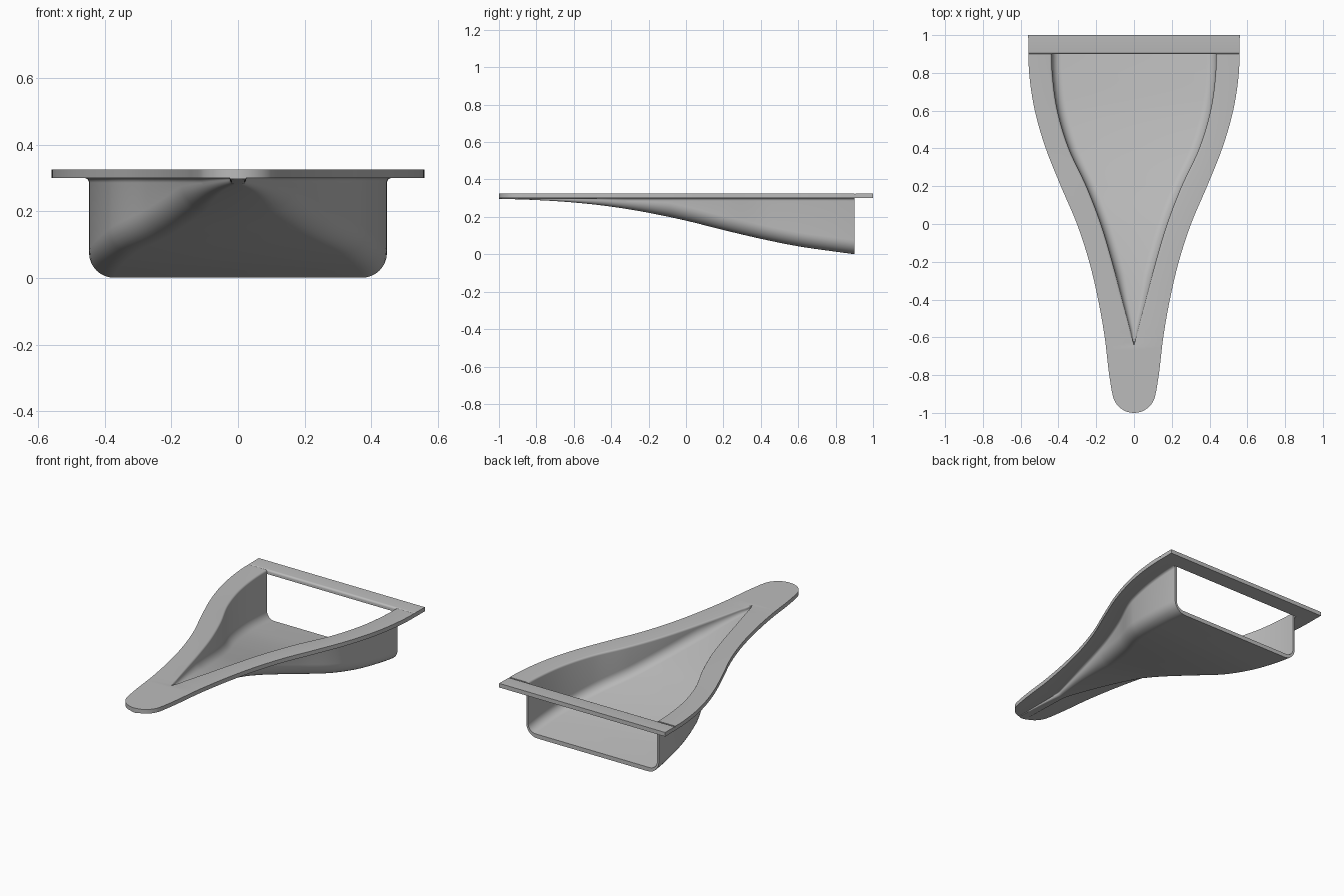
import bpy, bmesh, math

if "Cube" in bpy.data.objects:
    bpy.data.objects.remove(bpy.data.objects["Cube"], do_unlink=True)

TOP, UNDER, WALL, BACK = 0.325, 0.30, 0.025, 0.90
TIP_R = 0.115
# Values at y = -1 to 1 in even steps
FLANGE = (.098, .131, .155, .19, .237, .302, .387, .467, .525, .555, .56)
OPENING = (-.08, -.04, .01, .062, .115, .175, .252, .345, .405, .432, .435)
FLOOR = (.297, .290, .277, .255, .222, .18, .13, .083, .043, .014, -.012)

grey = bpy.data.materials.new("plain grey")
grey.use_nodes = True
colour = (0.5, 0.5, 0.5, 1)
grey.diffuse_color = colour
grey.node_tree.nodes["Principled BSDF"].inputs["Base Color"].default_value = colour


def smooth_value(table, y):
    """Spline through an evenly spaced table."""
    t = (y + 1) * (len(table) - 1) / 2
    i = min(int(t), len(table) - 2)
    t -= i
    b, c = table[i], table[i + 1]
    a = table[i - 1] if i else 2 * b - c
    d = table[i + 2] if i + 2 < len(table) else 2 * c - b
    return b + t / 2 * (c - a + t * (2 * a - 5 * b + 4 * c - d + t * (3 * (b - c) + d - a)))


def trough(w, top, floor, corner, lip):
    """U profile from left rim to right rim, with rounded lips and floor corners."""
    depth = max(top - floor, 0)
    corner = min(corner, w, depth * 0.75)
    lip = min(lip, w, depth - corner)
    half = []
    for k in range(5):
        a = math.pi / 2 * k / 4
        half.append((w + lip * (1 - math.sin(a)), top - lip * (1 - math.cos(a))))
    for k in range(9):
        a = math.pi / 2 * k / 8
        half.append((w - corner * (1 - math.cos(a)), floor + corner * (1 - math.sin(a))))
    return half + [(-x, z) for x, z in reversed(half)]


def section(y):
    """Flange edge plus outer and inner troughs at one station."""
    flange = smooth_value(FLANGE, y)
    if y < TIP_R - 1:
        flange = min(flange, math.sqrt(max(0, TIP_R ** 2 - (y + 1 - TIP_R) ** 2)))
    w = max(0, smooth_value(OPENING, y))
    floor = smooth_value(FLOOR, y)
    inner = trough(w, TOP, floor + WALL if w > 0 else TOP, 0.05, 0.012)
    outer = trough(min(w + WALL, flange * 0.8), UNDER, min(floor, UNDER), 0.075, 0.014)
    ring = [(flange, UNDER)] + outer + [(-flange, UNDER), (-flange, TOP)]
    return ring + inner[::-1] + [(flange, TOP)], len(outer)


def finish(bm, name):
    bmesh.ops.remove_doubles(bm, verts=bm.verts[:], dist=0.00002)
    bmesh.ops.recalc_face_normals(bm, faces=bm.faces[:])
    mesh = bpy.data.meshes.new(name)
    bm.to_mesh(mesh)
    bm.free()
    mesh.materials.append(grey)
    obj = bpy.data.objects.new(name, mesh)
    bpy.context.collection.objects.link(obj)
    bpy.ops.object.select_all(action="DESELECT")
    obj.select_set(True)
    bpy.context.view_layer.objects.active = obj
    bpy.ops.object.shade_smooth_by_angle(angle=math.radians(35))


# Duct and side flanges, lofted from the rounded tip to the open back
stations = [-1 + TIP_R * (1 - math.cos(math.pi / 2 * k / 12)) for k in range(12)]
start = TIP_R - 1
stations += [start + (BACK - start) * k / 90 for k in range(91)]
bm = bmesh.new()
rows = []
for y in stations:
    ring, count = section(y)
    rows.append([bm.verts.new((x, y, z)) for x, z in ring])
size = len(rows[0])
for a, b in zip(rows, rows[1:]):
    for i in range(size):
        j = (i + 1) % size
        bm.faces.new((a[i], a[j], b[j], b[i]))
# Wall thickness at the open back
last = rows[-1]
for i in range(count + 1):
    bm.faces.new((last[i], last[i + 1], last[size - 2 - i], last[size - 1 - i]))
finish(bm, "duct_body")

# Rear flange bar with a rounded front lip
LIP = 0.012
profile = [(1, TOP), (1, UNDER), (BACK, UNDER)]
for k in range(6):
    a = math.pi / 2 * k / 5
    profile.append((BACK + LIP * (1 - math.cos(a)), TOP - LIP * (1 - math.sin(a))))
bm = bmesh.new()
ends = []
for side in (-1, 1):
    ends.append([bm.verts.new((side * smooth_value(FLANGE, y), y, z)) for y, z in profile])
    bm.faces.new(ends[-1])
for i in range(len(profile)):
    j = (i + 1) % len(profile)
    bm.faces.new((ends[0][i], ends[0][j], ends[1][j], ends[1][i]))
finish(bm, "rear_flange")
